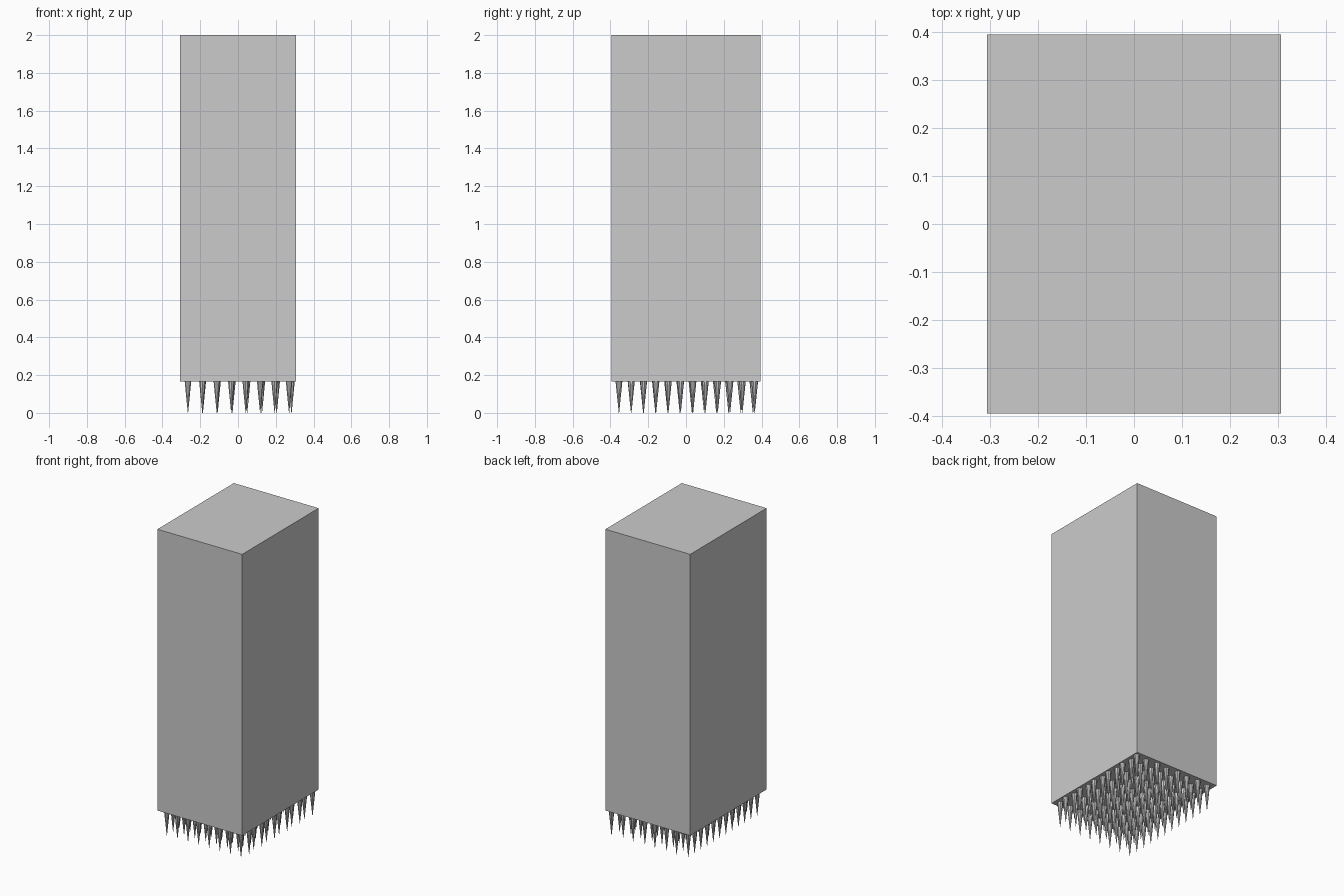
import bpy
import bmesh
from mathutils import Matrix

if "Cube" in bpy.data.objects:
    bpy.data.objects.remove(bpy.data.objects["Cube"])

BASE_Z = 0.165
COLS, ROWS = 8, 12

# Tall rectangular block
bpy.ops.mesh.primitive_cube_add(size=1, location=(0, 0, (BASE_Z + 2) / 2))
block = bpy.context.object
block.name = "block"
block.scale = (0.612, 0.788, 2 - BASE_Z)
bpy.ops.object.transform_apply(location=False, rotation=False, scale=True)

# Grid of downward spikes, with slight drift between alternate rows and columns
bm = bmesh.new()
for i in range(COLS):
    for j in range(ROWS):
        x = -0.265 + i * 0.0765 + (0.0018 * i if j % 2 else 0)
        y = -0.355 + j * 0.0645 + (0.0008 * j if i % 2 else 0)
        place = Matrix.Translation((x, y, BASE_Z / 2)) @ Matrix.Rotation(3.14159265, 4, 'X')
        bmesh.ops.create_cone(bm, cap_ends=True, segments=10, radius1=0.018,
                              radius2=0.001, depth=BASE_Z, matrix=place)
mesh = bpy.data.meshes.new("bottom_spikes")
bm.to_mesh(mesh)
bm.free()
spikes = bpy.data.objects.new("bottom_spikes", mesh)
bpy.context.collection.objects.link(spikes)
